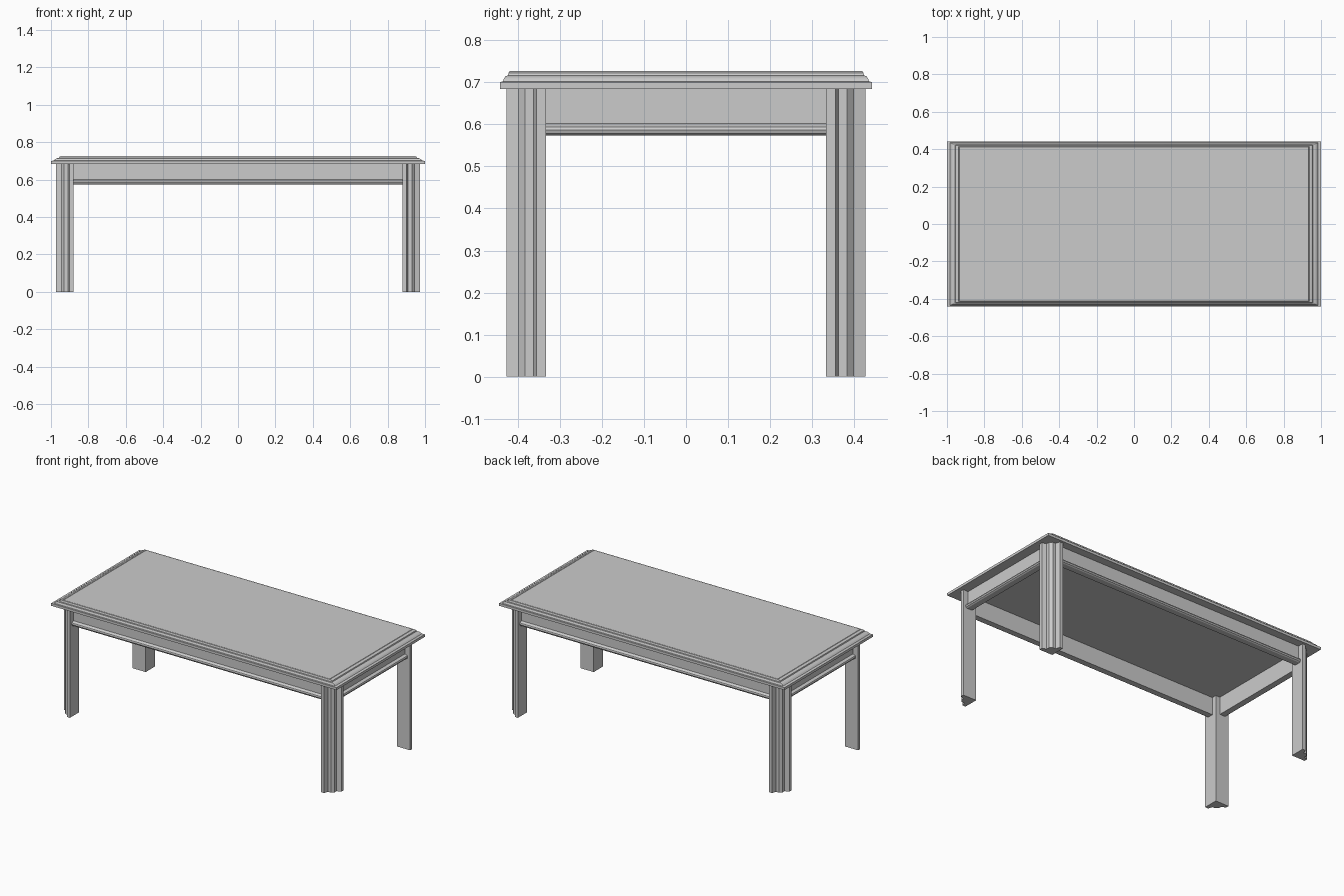
import bpy, bmesh, math
from mathutils import Vector

cube = bpy.data.objects.get("Cube")
if cube:
    bpy.data.objects.remove(cube, do_unlink=True)

grey = bpy.data.materials.new("plain grey")
grey.use_nodes = True
colour = (0.6, 0.6, 0.6, 1)
grey.diffuse_color = colour
grey.node_tree.nodes["Principled BSDF"].inputs["Base Color"].default_value = colour


def loft(name, rings):
    """Join rings of equal length into a closed solid with capped ends."""
    bm = bmesh.new()
    loops = [[bm.verts.new(p) for p in ring] for ring in rings]
    n = len(loops[0])
    for low, high in zip(loops, loops[1:]):
        for i in range(n):
            j = (i + 1) % n
            bm.faces.new((low[i], low[j], high[j], high[i]))
    bm.faces.new(loops[0])
    bm.faces.new(loops[-1])
    bmesh.ops.recalc_face_normals(bm, faces=bm.faces)
    mesh = bpy.data.meshes.new(name)
    bm.to_mesh(mesh)
    bm.free()
    mesh.materials.append(grey)
    obj = bpy.data.objects.new(name, mesh)
    bpy.context.collection.objects.link(obj)
    bpy.ops.object.select_all(action="DESELECT")
    obj.select_set(True)
    bpy.context.view_layer.objects.active = obj
    bpy.ops.object.shade_smooth_by_angle(angle=math.radians(30))
    return obj


HALF_X, HALF_Y = 1.0, 0.442
TOP_UNDER = 0.684
APRON_LOW = 0.573
INNER_X, INNER_Y = 0.88, 0.333

# Tabletop: moulded edge, narrow rim and shallow groove around the panel
edge = [(0, TOP_UNDER), (0, 0.7), (0.007, 0.702), (0.009, 0.708),
        (0.013, 0.714), (0.019, 0.716), (0.02, 0.722), (0.023, 0.726),
        (0.027, 0.727), (0.028, 0.724), (0.029, 0.727)]
rings = []
for inset, z in edge:
    x, y = HALF_X - 2.3 * inset, HALF_Y - inset
    rings.append([(x, y, z), (-x, y, z), (-x, -y, z), (x, -y, z)])
loft("tabletop", rings)

# Legs: square inner corner, reeded diagonal outer face
half_section = [(0.093, 0), (0.093, 0.022), (0.066, 0.03), (0.066, 0.05)]
section = [(0, 0)] + half_section + [(b, a) for a, b in reversed(half_section)]
for sy, depth in ((-1, "front"), (1, "back")):
    for sx, side in ((1, "left"), (-1, "right")):
        loft(f"{depth}_{side}_leg",
             [[(sx * (INNER_X + a), sy * (INNER_Y + b), z) for a, b in section]
              for z in (0, TOP_UNDER)])

# Aprons: recessed board with a rounded moulding along its lower edge
apron = [(0.03, TOP_UNDER), (0.03, APRON_LOW), (0.066, APRON_LOW),
         (0.074, 0.578), (0.077, 0.586), (0.074, 0.594), (0.066, 0.598),
         (0.058, 0.602), (0.058, TOP_UNDER)]
for s, long_name, end_name in ((-1, "front", "right"), (1, "back", "left")):
    loft(f"{long_name}_apron",
         [[(x, s * (INNER_Y + d), z) for d, z in apron]
          for x in (-INNER_X - 0.02, INNER_X + 0.02)])
    loft(f"{end_name}_apron",
         [[(s * (INNER_X + d), y, z) for d, z in apron]
          for y in (-INNER_Y - 0.02, INNER_Y + 0.02)])
